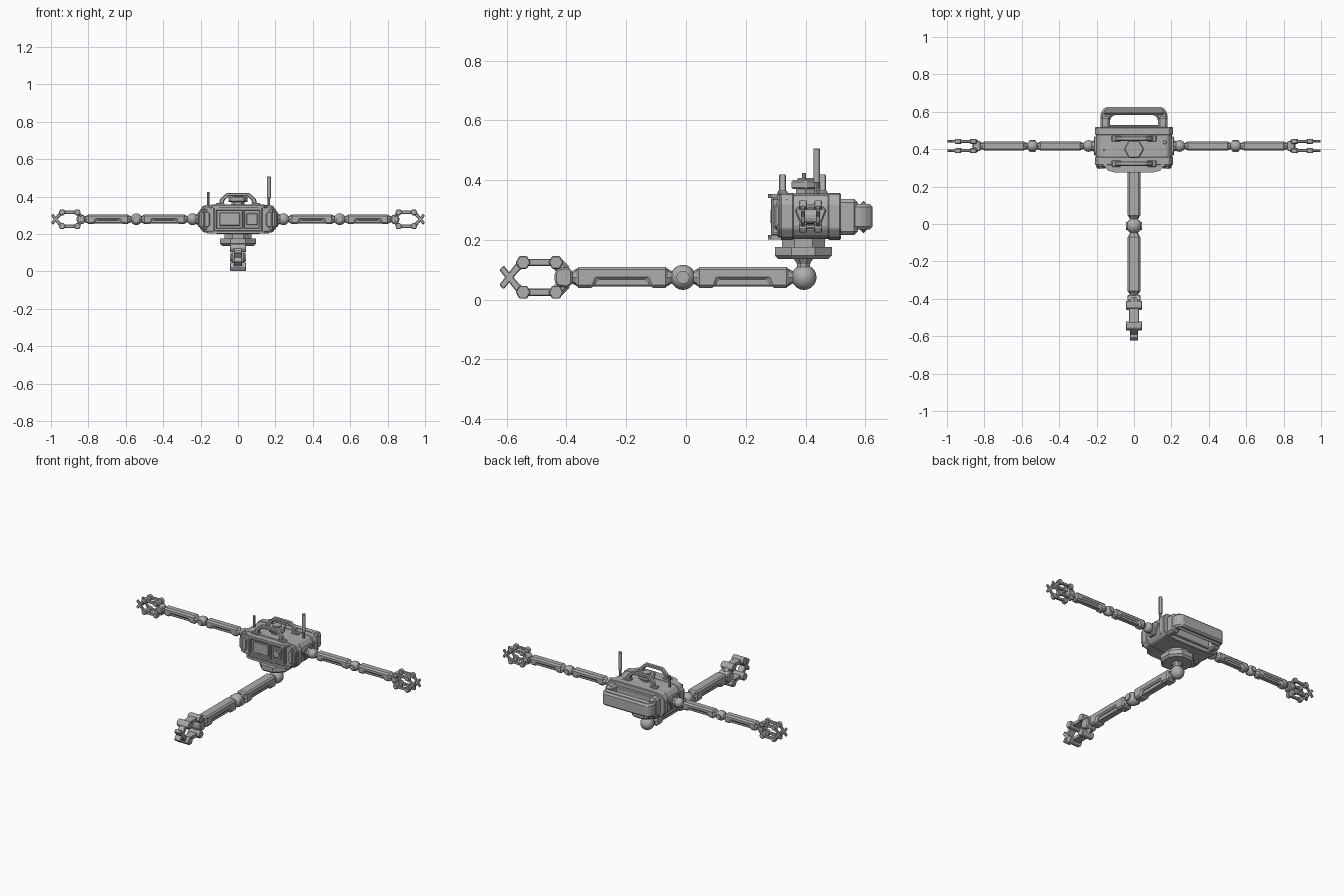
import bpy, bmesh, math
from mathutils import Matrix, Vector

if "Cube" in bpy.data.objects:
    bpy.data.objects.remove(bpy.data.objects["Cube"])

grey = bpy.data.materials.new("mid grey")
grey.use_nodes = True
grey.diffuse_color = (0.42, 0.42, 0.42, 1)
grey.node_tree.nodes["Principled BSDF"].inputs["Base Color"].default_value = (0.42, 0.42, 0.42, 1)

AXES = {"x": lambda u, v, t: (t, u, v),
        "y": lambda u, v, t: (u, t, v),
        "z": lambda u, v, t: (u, v, t)}


def finish(name, bm, mat, bevel=0.0, smooth=False):
    """Turn a bmesh into a placed object."""
    bmesh.ops.recalc_face_normals(bm, faces=bm.faces)
    mesh = bpy.data.meshes.new(name)
    bm.to_mesh(mesh)
    bm.free()
    mesh.transform(mat)
    mesh.materials.append(grey)
    ob = bpy.data.objects.new(name, mesh)
    bpy.context.collection.objects.link(ob)
    if bevel:
        mod = ob.modifiers.new("bevel", "BEVEL")
        mod.width = bevel
        mod.segments = 1
        mod.limit_method = "ANGLE"
    if smooth:
        for p in mesh.polygons:
            p.use_smooth = True
    return ob


def prism(name, pts, axis, a, b, bevel=0.0, mat=Matrix()):
    """Extrude a flat outline along an axis from a to b."""
    bm = bmesh.new()
    ends = [[bm.verts.new(AXES[axis](u, v, t)) for u, v in pts] for t in (a, b)]
    bm.faces.new(ends[0])
    bm.faces.new(ends[1])
    n = len(pts)
    for i in range(n):
        j = (i + 1) % n
        bm.faces.new((ends[0][i], ends[0][j], ends[1][j], ends[1][i]))
    return finish(name, bm, mat, bevel)


def box(name, lo, hi, bevel=0.0, mat=Matrix()):
    pts = [(lo[0], lo[1]), (hi[0], lo[1]), (hi[0], hi[1]), (lo[0], hi[1])]
    return prism(name, pts, "z", lo[2], hi[2], bevel, mat)


def rod(name, p, q, r1, r2=None, sides=8, mat=Matrix(), turn=0.0, bevel=0.0):
    """Cylinder or cone from p to q."""
    p, q = Vector(p), Vector(q)
    bm = bmesh.new()
    bmesh.ops.create_cone(bm, cap_ends=True, segments=sides, radius1=r1,
                          radius2=r1 if r2 is None else r2, depth=(q - p).length)
    place = Matrix.Translation((p + q) / 2) @ (q - p).to_track_quat("Z", "Y").to_matrix().to_4x4()
    bm.transform(place @ Matrix.Rotation(turn, 4, "Z"))
    return finish(name, bm, mat, bevel)


def ball(name, c, r, mat=Matrix()):
    bm = bmesh.new()
    bmesh.ops.create_uvsphere(bm, u_segments=16, v_segments=10, radius=r)
    bm.transform(Matrix.Translation(c))
    finish(name, bm, mat, smooth=True)


def chamfered(x0, x1, z0, z1, c):
    return [(x0 + c, z0), (x1 - c, z0), (x1, z0 + c), (x1, z1 - c),
            (x1 - c, z1), (x0 + c, z1), (x0, z1 - c), (x0, z0 + c)]


def mirrored(half):
    """Complete an outline from its right half."""
    return half + [(-u, v) for u, v in reversed(half)]


def claw(tag, y, w, mat):
    """Upper and lower finger pair in one plane."""
    for s, side in ((1, "upper"), (-1, "lower")):
        name = f"{tag}_{side}"
        z = 0.05 * s
        for i, x in enumerate((0.83, 0.94)):
            rod(f"{name}_knuckle_{i + 1}", (x, y - w, z), (x, y + w, z), 0.025,
                sides=6, mat=mat, turn=math.pi / 2 if s else 0, bevel=0.003)
        box(f"{name}_link", (0.83, y - w * 0.6, z - 0.012), (0.94, y + w * 0.6, z + 0.012), 0.003, mat)
        tip = [(0.94, 0.06), (0.965, 0.045), (1.02, -0.025), (1.005, -0.04),
               (0.985, -0.015), (0.955, 0.02), (0.93, 0.04)]
        prism(f"{name}_fingertip", [(u, v * s) for u, v in tip], "y",
              y - w * 0.5, y + w * 0.5, 0.003, mat)
        rod(f"{name}_root", (0.80, y, 0.02 * s), (0.83, y, z), w * 0.5, sides=6, mat=mat)


def arm(tag, mat, claws):
    """Two segment arm along +x, starting at the shoulder ball."""
    ball(f"{tag}_shoulder_ball", (0, 0, 0), 0.042, mat)
    ball(f"{tag}_elbow_ball", (0.405, 0, 0), 0.042, mat)
    rod(f"{tag}_elbow_band", (0.405, -0.043, 0), (0.405, 0.043, 0), 0.022, sides=12, mat=mat)
    for i, x in enumerate((0.05, 0.455)):
        n = f"{tag}_segment_{i + 1}"
        e = x + 0.308
        side = [(x, -0.035), (x + 0.06, -0.035), (x + 0.07, -0.008), (e - 0.07, -0.008),
                (e - 0.06, -0.035), (e, -0.035), (e, 0.035), (x, 0.035)]
        prism(n, side, "y", -0.034, 0.034, 0.009, mat)
        box(f"{n}_core", (x + 0.04, -0.02, -0.03), (e - 0.04, 0.02, 0), 0.004, mat)
        rod(f"{n}_neck", (x - 0.04, 0, 0), (e + 0.045, 0, 0), 0.016, mat=mat)
        rod(f"{n}_inner_collar", (x - 0.018, 0, 0), (x + 0.004, 0, 0), 0.018, 0.03, mat=mat)
        rod(f"{n}_outer_collar", (e - 0.004, 0, 0), (e + 0.018, 0, 0), 0.03, 0.018, mat=mat)
    prism(f"{tag}_wrist", [(0.775, -0.02), (0.79, -0.035), (0.825, -0.03), (0.835, -0.015),
                           (0.835, 0.015), (0.825, 0.03), (0.79, 0.035), (0.775, 0.02)],
          "y", -0.036, 0.036, 0.006, mat)
    for i, (y, w) in enumerate(claws):
        claw(f"{tag}_claw_{i + 1}", y, w, mat)


# Arms: one large in front, two smaller at the sides
arm("front_arm", Matrix.Translation((0, 0.395, 0.075)) @ Matrix.Rotation(-math.pi / 2, 4, "Z"),
    [(0, 0.043)])
for s, side in ((1, "left"), (-1, "right")):
    m = Matrix.Translation((0.243 * s, 0.417, 0.279))
    if s < 0:
        m = m @ Matrix.Rotation(math.pi, 4, "Z")
    arm(f"{side}_arm", m @ Matrix.Scale(0.742, 4), [(-0.034, 0.018), (0.034, 0.018)])

    # Shoulder hub on the body side
    hub = [(0.365, 0.30), (0.385, 0.318), (0.45, 0.318), (0.47, 0.30),
           (0.445, 0.238), (0.39, 0.238)]
    prism(f"{side}_hub_plate", hub, "x", 0.19 * s, 0.214 * s, 0.004)
    rod(f"{side}_hub", (0.2 * s, 0.417, 0.279), (0.24 * s, 0.417, 0.279), 0.036, 0.02)

    # Side cheek and corner fork
    prism(f"{side}_cheek", chamfered(min(.15 * s, .2 * s), max(.15 * s, .2 * s), .235, .32, .012),
          "y", 0.297, 0.35, 0.004)
    prism(f"{side}_corner_fork", [(0.15 * s, 0.34), (0.20 * s, 0.34), (0.182 * s, 0.292),
                                  (0.165 * s, 0.305)], "z", 0.225, 0.335)

# Body shell with raised bands
shell = mirrored([(0.10, 0.203), (0.18, 0.212), (0.202, 0.24), (0.202, 0.32),
                  (0.18, 0.35), (0.12, 0.355)])
prism("body_shell", shell, "y", 0.305, 0.51, 0.006)
for name, y0, y1 in (("front_band", 0.315, 0.36), ("rear_band", 0.475, 0.518)):
    prism(name, [(u * 1.03, 0.279 + (v - 0.279) * 1.04) for u, v in shell], "y", y0, y1, 0.004)

# Front lips, bezel, screen and lens
for name, z0, z1 in (("upper_lip", 0.34, 0.354), ("lower_lip", 0.202, 0.216)):
    prism(name, mirrored([(0.10, 0.275), (0.14, 0.285), (0.165, 0.32)]), "z", z0, z1)
prism("face_block", chamfered(-0.135, 0.135, 0.216, 0.342, 0.015), "y", 0.298, 0.33)
for name, x0, x1, z0, z1 in (("bezel_top", -.13, .13, .325, .342), ("bezel_bottom", -.13, .13, .216, .233),
                             ("bezel_right", -.13, -.113, .22, .338), ("bezel_left", .113, .13, .22, .338),
                             ("bezel_divider", .022, .036, .22, .338)):
    box(name, (x0, 0.284, z0), (x1, 0.31, z1), 0.004)
box("screen", (-0.1, 0.293, 0.243), (0.012, 0.31, 0.315), 0.004)
box("lens_plate", (0.044, 0.290, 0.247), (0.105, 0.31, 0.311), 0.004)
rod("lens", (0.074, 0.31, 0.279), (0.074, 0.282, 0.279), 0.022, sides=12)

# Rear carrying loop
box("rear_plate", (-0.13, 0.5, 0.225), (0.13, 0.53, 0.33), 0.005)
loop = mirrored([(0.13, 0.505), (0.178, 0.505), (0.178, 0.595), (0.155, 0.625)])
inner = [(-0.13, 0.56), (-0.105, 0.585), (0.105, 0.585), (0.13, 0.56)]
prism("rear_loop", loop + inner, "z", 0.235, 0.32, 0.01)
for s, side in ((1, "left"), (-1, "right")):
    prism(f"{side}_loop_arm", [(0.128 * s, 0.505), (0.18 * s, 0.505), (0.18 * s, 0.575),
                               (0.128 * s, 0.575)], "z", 0.217, 0.338, 0.012)
box("loop_back_rail", (-0.165, 0.583, 0.224), (0.165, 0.605, 0.331), 0.01)

# Top handles, knob and antennas
arch = mirrored([(0.078, 0.35), (0.105, 0.35), (0.095, 0.388), (0.06, 0.42)])
under = [(-0.072, 0.382), (-0.05, 0.402), (0.05, 0.402), (0.072, 0.382)]
for name, y in (("front_handle", 0.323), ("rear_handle", 0.475 - 0.018)):
    prism(name, arch + under, "y", y - 0.012, y + 0.012, 0.004)
    for s, side in ((1, "left"), (-1, "right")):
        box(f"{name}_{side}_foot", (0.095 * s - 0.024, y - 0.017, 0.35),
            (0.095 * s + 0.024, y + 0.017, 0.365), 0.004)
rod("knob_base", (0, 0.40, 0.35), (0, 0.40, 0.372), 0.036, sides=6, turn=math.pi / 2)
rod("knob", (0, 0.40, 0.37), (0, 0.40, 0.40), 0.055, sides=6, turn=math.pi / 2, bevel=0.006)
rod("knob_cap", (0, 0.40, 0.395), (0, 0.40, 0.408), 0.03, sides=6, turn=math.pi / 2)
rod("tall_antenna_stem", (0.165, 0.437, 0.34), (0.165, 0.437, 0.40), 0.007)
rod("tall_antenna", (0.165, 0.437, 0.39), (0.165, 0.437, 0.507), 0.012, bevel=0.003)
rod("short_antenna", (-0.16, 0.395, 0.34), (-0.16, 0.395, 0.425), 0.007)

# Turntable under the body
for name, z0, z1, r1, r2 in (("turntable_collar", 0.17, 0.21, 0.078, 0.078),
                             ("turntable", 0.148, 0.176, 0.103, 0.103),
                             ("turntable_bevel", 0.136, 0.148, 0.09, 0.103),
                             ("turntable_neck", 0.118, 0.137, 0.022, 0.035),
                             ("turntable_post", 0.075, 0.12, 0.024, 0.024)):
    rod(name, (0, 0.393, z0), (0, 0.393, z1), r1, r2, sides=8, turn=math.pi / 8)
